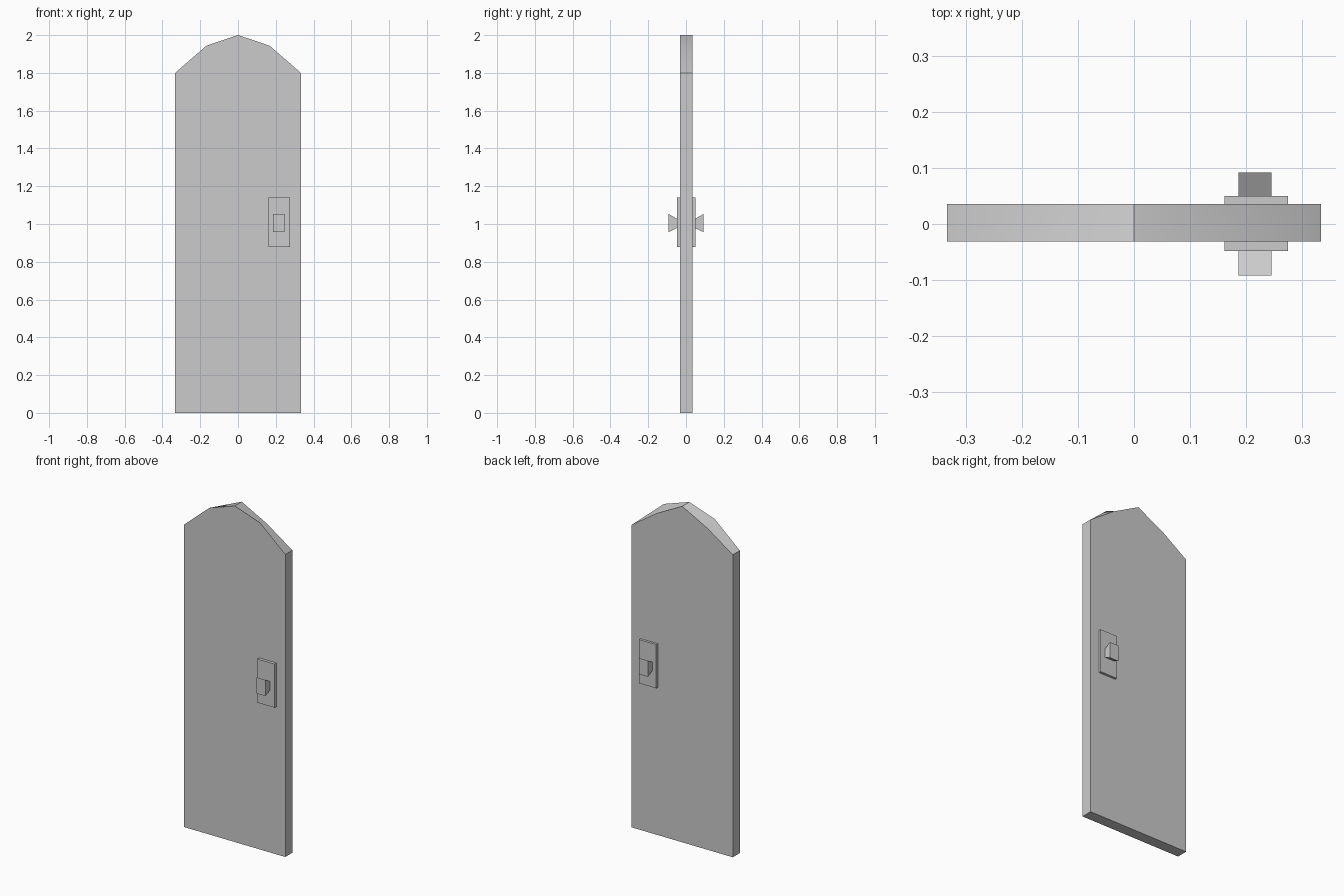
import bpy, bmesh, math

if "Cube" in bpy.data.objects:
    bpy.data.objects.remove(bpy.data.objects["Cube"])


def loft(name, ring_a, ring_b):
    """Closed solid between two matching outlines."""
    bm = bmesh.new()
    a = [bm.verts.new(p) for p in ring_a]
    b = [bm.verts.new(p) for p in ring_b]
    bm.faces.new(a)
    bm.faces.new(b[::-1])
    n = len(a)
    for i in range(n):
        j = (i + 1) % n
        bm.faces.new((a[j], a[i], b[i], b[j]))
    bmesh.ops.recalc_face_normals(bm, faces=bm.faces[:])
    mesh = bpy.data.meshes.new(name)
    bm.to_mesh(mesh)
    bm.free()
    obj = bpy.data.objects.new(name, mesh)
    bpy.context.collection.objects.link(obj)
    return obj


def rect(x0, x1, z0, z1, y):
    return [(x0, y, z0), (x1, y, z0), (x1, y, z1), (x0, y, z1)]


def door_outline(y, shoulder_z):
    half = [(0.333, 0), (0.333, 1.8), (0.167, shoulder_z)]
    pts = half + [(0, 2)] + [(-x, z) for x, z in reversed(half)]
    return [(x, y, z) for x, z in pts]


# Arched door panel, the back arch slightly flatter than the front
FRONT, BACK = -0.031, 0.0355
door = loft("door_panel", door_outline(FRONT, 1.944), door_outline(BACK, 1.913))
bpy.context.view_layer.objects.active = door
door.select_set(True)
bpy.ops.object.shade_smooth_by_angle(angle=math.radians(42))

# Latch plate and flared knob on each face
for side, face, plate_y, knob_y in (("front", FRONT, -0.048, -0.092),
                                    ("back", BACK, 0.050, 0.092)):
    loft(side + "_latch_plate",
         rect(0.161, 0.275, 0.879, 1.139, face),
         rect(0.161, 0.275, 0.879, 1.139, plate_y))
    loft(side + "_knob",
         rect(0.186, 0.245, 0.978, 1.028, plate_y),
         rect(0.186, 0.245, 0.957, 1.053, knob_y))
